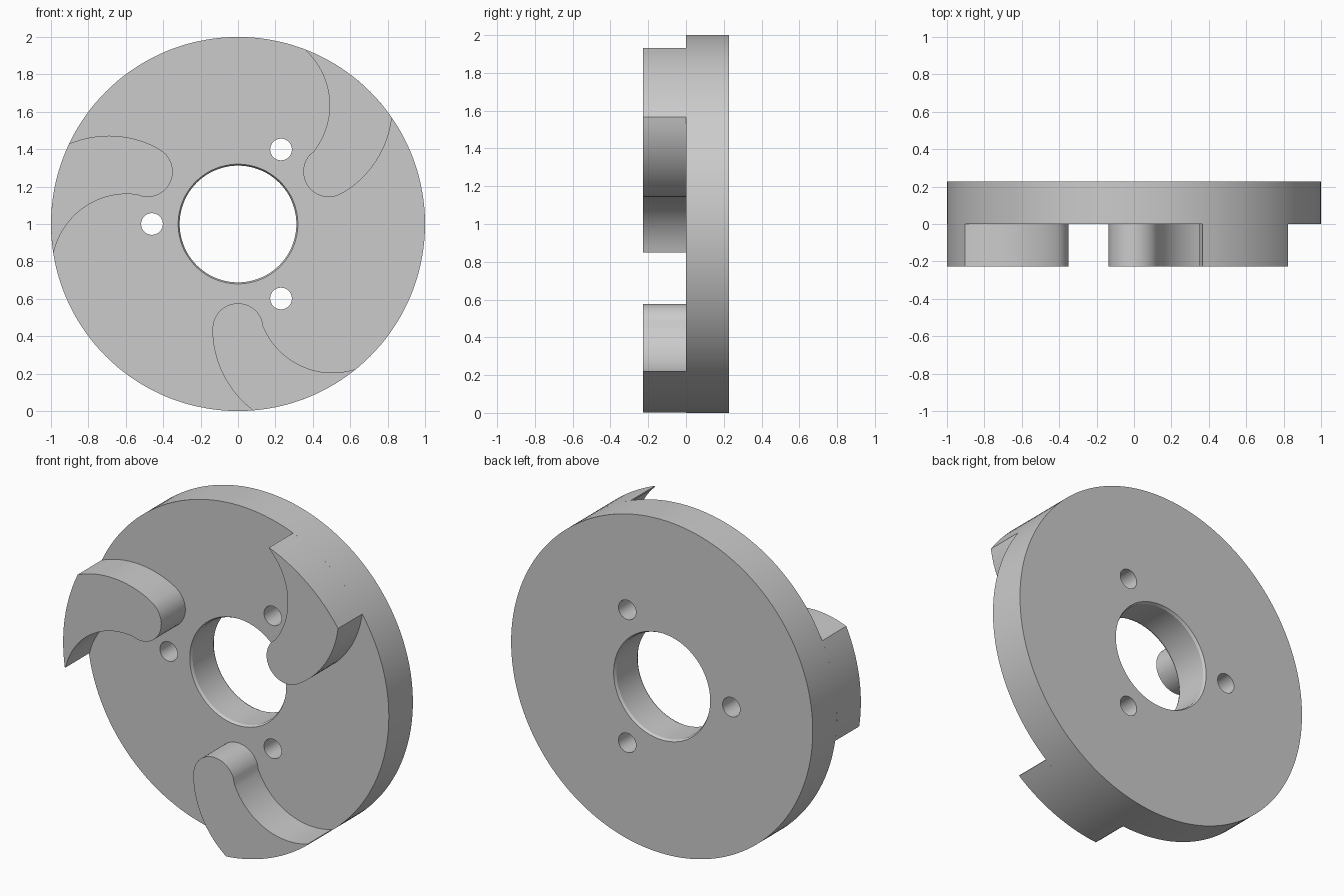
import bpy, bmesh
from math import sin, cos, pi, atan2, radians
from mathutils import Matrix, Vector

cube = bpy.data.objects.get("Cube")
if cube:
    bpy.data.objects.remove(cube, do_unlink=True)

grey = bpy.data.materials.new("plain grey")
grey.use_nodes = True
colour = (0.6, 0.6, 0.6, 1)
grey.diffuse_color = colour
grey.node_tree.nodes["Principled BSDF"].inputs["Base Color"].default_value = colour

THICK = 0.228   # depth of both the disc and the vanes
SEG = 144


def finish(bm, name):
    """Turn a bmesh into an object standing on the ground."""
    bmesh.ops.recalc_face_normals(bm, faces=bm.faces)
    bmesh.ops.translate(bm, vec=(0, 0, 1), verts=bm.verts)
    mesh = bpy.data.meshes.new(name)
    bm.to_mesh(mesh)
    bm.free()
    mesh.materials.append(grey)
    obj = bpy.data.objects.new(name, mesh)
    bpy.context.collection.objects.link(obj)
    return obj


def activate(obj):
    bpy.ops.object.select_all(action='DESELECT')
    obj.select_set(True)
    bpy.context.view_layer.objects.active = obj


def smooth(obj):
    activate(obj)
    bpy.ops.object.shade_smooth_by_angle(angle=radians(25))


def arc(centre, radius, start, end, steps):
    """Points on an arc in the x-z plane, angles in radians."""
    angles = [start + (end - start) * i / steps for i in range(steps + 1)]
    return [Vector((centre[0] + radius * cos(a), 0, centre[1] + radius * sin(a)))
            for a in angles]


def angle_from(centre, point):
    return atan2(point[1] - centre[1], point[0] - centre[0])


# Disc: a turned ring with a lightly chamfered bore
profile = [(1, 0), (1, THICK), (0.32, THICK), (0.312, THICK - 0.015),
           (0.312, 0.015), (0.32, 0)]
bm = bmesh.new()
rings = [[bm.verts.new((r * cos(2 * pi * i / SEG), y, r * sin(2 * pi * i / SEG)))
          for i in range(SEG)] for r, y in profile]
for k, ring in enumerate(rings):
    after = rings[(k + 1) % len(rings)]
    for i in range(SEG):
        j = (i + 1) % SEG
        bm.faces.new((ring[i], ring[j], after[j], after[i]))
disc = finish(bm, "disc")

# Three bolt holes cut through the disc
bm = bmesh.new()
for k in range(3):
    a = radians(60 + 120 * k)
    place = Matrix.Translation((0.46 * cos(a), THICK / 2, 0.46 * sin(a)))
    bmesh.ops.create_cone(bm, cap_ends=True, segments=40, radius1=0.058,
                          radius2=0.058, depth=0.6,
                          matrix=place @ Matrix.Rotation(pi / 2, 4, 'X'))
cutter = finish(bm, "bolt_hole_cutter")
cutter.hide_render = True
cut = disc.modifiers.new("bolt holes", 'BOOLEAN')
cut.operation = 'DIFFERENCE'
cut.solver = 'EXACT'
cut.object = cutter
activate(disc)
bpy.ops.object.modifier_apply(modifier=cut.name)
bpy.data.objects.remove(cutter, do_unlink=True)
smooth(disc)

# Vane outline: round tip, hollow side, rim arc and bulging side
tip, hollow, bulge = (0, -0.56), (0.505, -0.395), (0.41, -0.56)
rim_a, rim_b = (0.623, -0.782), (0.08, -0.997)
join = angle_from(tip, hollow)
outline = arc(tip, 0.136, pi, join, 20)
outline += arc(hollow, 0.4, join + pi, angle_from(hollow, rim_a) + 2 * pi, 24)[1:]
outline += arc((0, 0), 1, angle_from((0, 0), rim_a), angle_from((0, 0), rim_b), 14)
outline += arc(bulge, 0.547, angle_from(bulge, rim_b) + 2 * pi, pi, 16)[1:-1]

for k, name in enumerate(("lower_vane", "upper_left_vane", "upper_right_vane")):
    bm = bmesh.new()
    turn = Matrix.Rotation(radians(120 * k), 4, 'Y')
    face = bm.faces.new([bm.verts.new(turn @ p) for p in outline])
    extruded = bmesh.ops.extrude_face_region(bm, geom=[face], use_keep_orig=True)
    moved = [g for g in extruded["geom"] if isinstance(g, bmesh.types.BMVert)]
    bmesh.ops.translate(bm, vec=(0, -THICK, 0), verts=moved)
    smooth(finish(bm, name))
